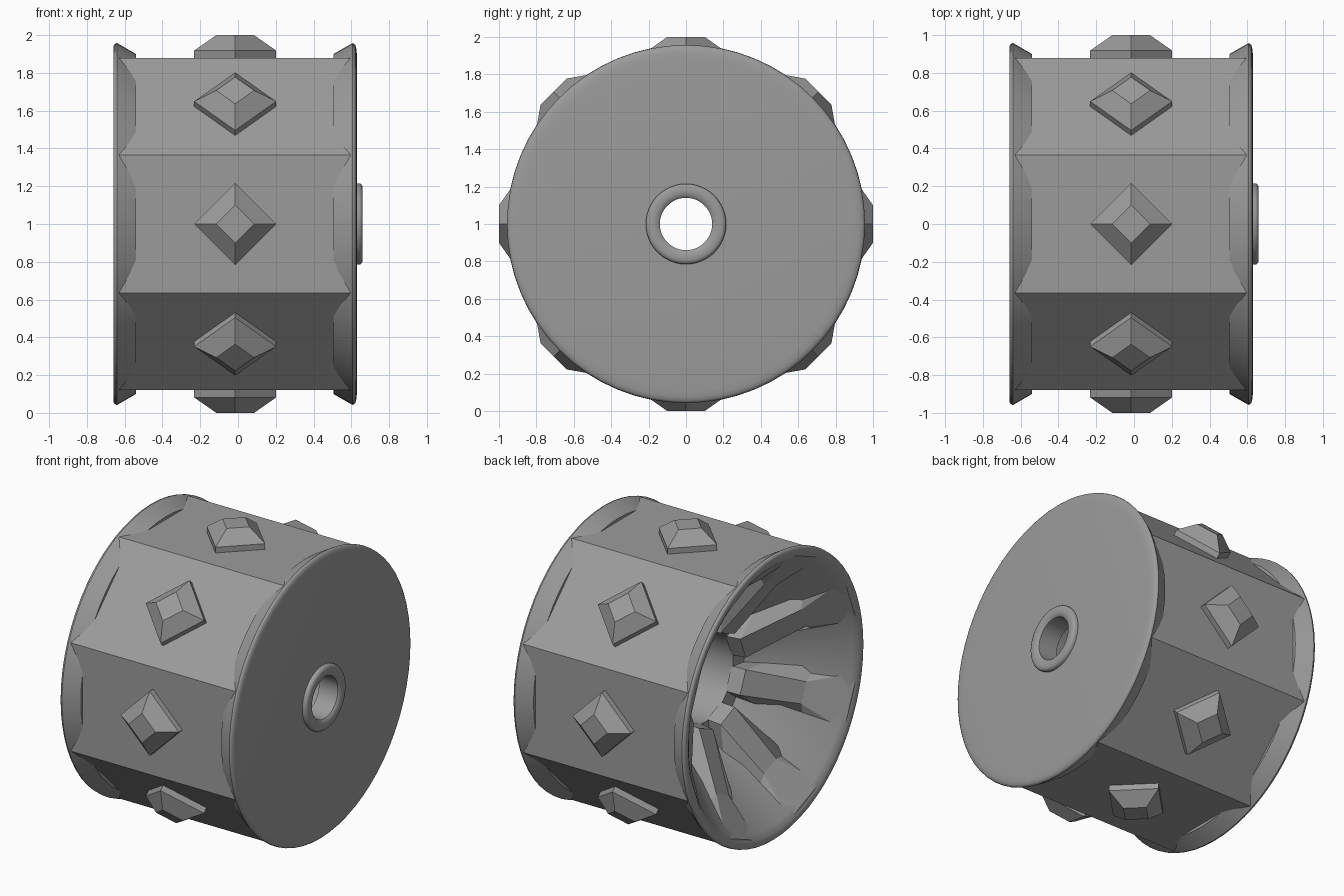
import bpy, bmesh, math
from mathutils import Matrix, Vector

if "Cube" in bpy.data.objects:
    bpy.data.objects.remove(bpy.data.objects["Cube"])

# One grey for the whole wheel
grey = bpy.data.materials.new("grey")
grey.diffuse_color = (0.33, 0.33, 0.33, 1)
grey.use_nodes = True
grey.node_tree.nodes["Principled BSDF"].inputs["Base Color"].default_value = grey.diffuse_color


def make(name, verts, faces, smooth=False):
    me = bpy.data.meshes.new(name)
    me.from_pydata(verts, [], faces)
    bm = bmesh.new()
    bm.from_mesh(me)
    bmesh.ops.recalc_face_normals(bm, faces=bm.faces)
    bm.to_mesh(me)
    bm.free()
    me.materials.append(grey)
    ob = bpy.data.objects.new(name, me)
    bpy.context.collection.objects.link(ob)
    if smooth:
        bpy.ops.object.select_all(action='DESELECT')
        ob.select_set(True)
        bpy.context.view_layer.objects.active = ob
        bpy.ops.object.shade_smooth_by_angle(angle=math.radians(40))
    return ob


def lathe(name, profile, n=64, offset=0.0, closed=True, smooth=True):
    """Spin (x, radius) points around the axle."""
    m = len(profile)
    verts = []
    for i in range(n):
        a = 2 * math.pi * i / n + offset
        verts += [(x, r * math.cos(a), 1 + r * math.sin(a)) for x, r in profile]
    faces = []
    for i in range(n):
        j = (i + 1) % n
        for k in range(m if closed else m - 1):
            l = (k + 1) % m
            faces.append((i * m + k, i * m + l, j * m + l, j * m + k))
    return make(name, verts, faces, smooth)


def loft(name, rings, angle):
    """Join four-sided rings of (x, tangent, radius) and turn them around the axle."""
    rot = Matrix.Translation((0, 0, 1)) @ Matrix.Rotation(angle, 4, 'X')
    verts = [rot @ Vector(p) for ring in rings for p in ring]
    last = 4 * (len(rings) - 1)
    faces = [(0, 1, 2, 3), tuple(last + k for k in range(4))]
    for i in range(len(rings) - 1):
        for k in range(4):
            l = (k + 1) % 4
            faces.append((4 * i + k, 4 * i + l, 4 * i + 4 + l, 4 * i + 4 + k))
    return make(name, verts, faces)


# Octagonal tread barrel
corner = 0.88 / math.cos(math.pi / 8)
lathe("tread_barrel", [(-0.635, corner), (0.605, corner)], 8, math.pi / 8,
      closed=False, smooth=False)

# Open side: flared rim running into the conical dish and the axle shaft
lathe("open_rim_and_dish", [(-0.54, 0.86), (-0.54, 0.90), (-0.64, 0.958),
      (-0.650, 0.956), (-0.657, 0.948), (-0.66, 0.935), (-0.655, 0.91), (-0.63, 0.87),
      (-0.14, 0.42), (-0.14, 0.30), (0.50, 0.30), (0.50, 0.60)])

# Closed side: flared disc with a bored centre
lathe("closed_disc", [(0.505, 0.14), (0.505, 0.90), (0.605, 0.957), (0.614, 0.955),
      (0.622, 0.945), (0.627, 0.925), (0.63, 0.89), (0.63, 0.14)])

# Rounded collar around the bore
lathe("hub_collar", [(0.62, 0.14), (0.62, 0.215), (0.645, 0.215), (0.655, 0.208),
      (0.66, 0.195), (0.66, 0.17), (0.655, 0.15), (0.645, 0.14)], 48)

# Studs centred on the flats, broad wedge ribs inside the dish under the corners
stud = [(0.217, 0.86), (0.217, 0.918), (0.10, 1.0)]
rib = [(-0.650, 0.905, 0.19, 0.89, 0.18), (-0.45, 0.73, 0.18, 0.66, 0.07),
       (-0.23, 0.53, 0.14, 0.30, 0.08), (-0.13, 0.44, 0.12, 0.29, 0.08)]
cx = -0.015
for i in range(8):
    a = i * math.pi / 4
    loft("stud_%d" % (i + 1), [[(cx - s, 0, r), (cx, -s, r), (cx + s, 0, r), (cx, s, r)]
                              for s, r in stud], a)
    loft("dish_rib_%d" % (i + 1), [[(x, -wb, rb), (x, wb, rb), (x, wt, rt), (x, -wt, rt)]
                                   for x, rb, wb, rt, wt in rib], a + math.pi / 8)
